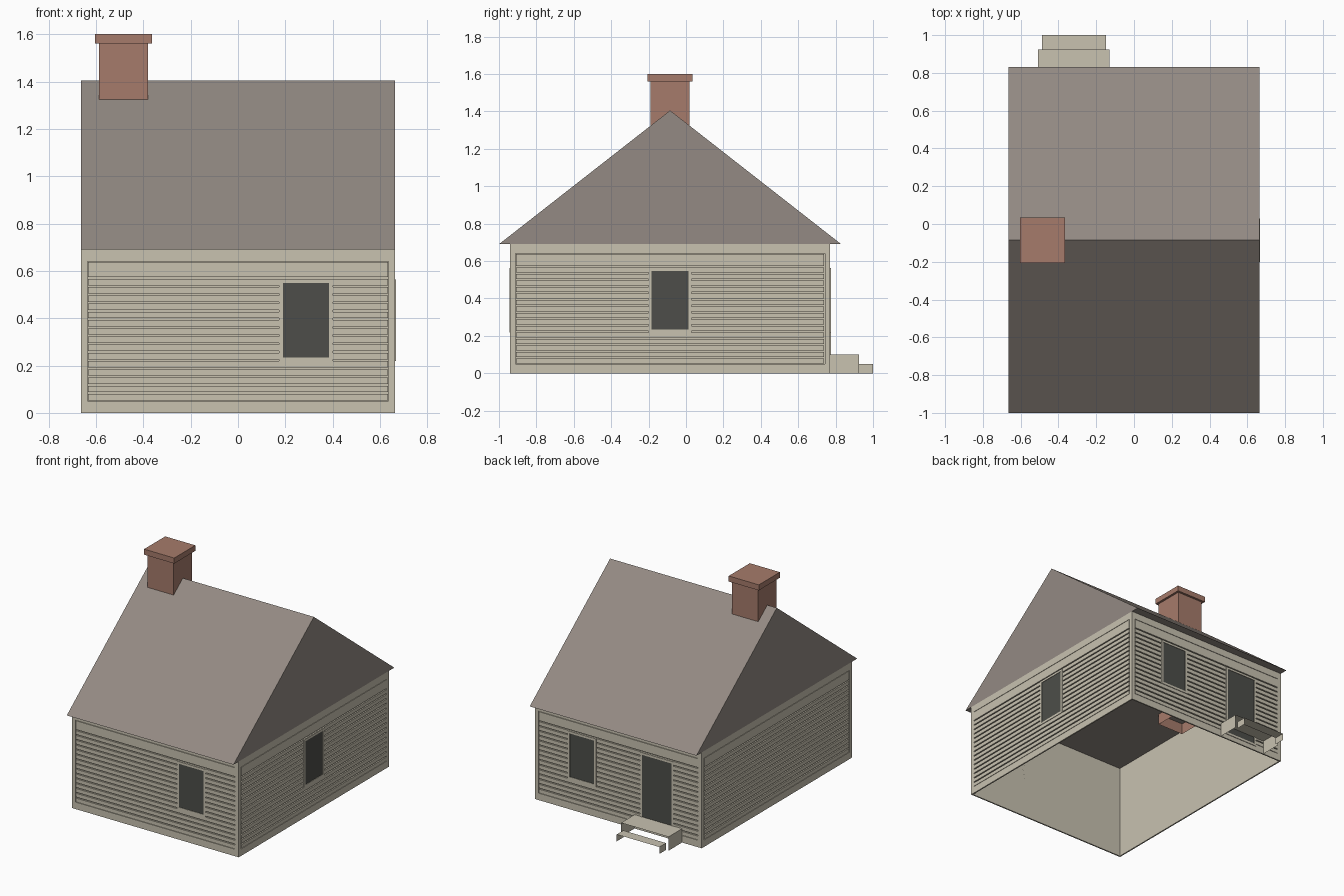
import bpy
import bmesh
from mathutils import Vector

if "Cube" in bpy.data.objects:
    bpy.data.objects.remove(bpy.data.objects["Cube"], do_unlink=True)


def material(name, rgb):
    m = bpy.data.materials.new(name)
    m.use_nodes = True
    m.diffuse_color = (*rgb, 1)
    m.node_tree.nodes["Principled BSDF"].inputs["Base Color"].default_value = (*rgb, 1)
    return m


CREAM = material("cream_paint", (0.578, 0.539, 0.434))
SHINGLE = material("grey_brown_shingle", (0.292, 0.254, 0.227))
BRICK = material("red_brick", (0.381, 0.198, 0.147))
GLASS = material("dark_glass", (0.074, 0.076, 0.067))


def finish(bm, name, mat):
    mesh = bpy.data.meshes.new(name)
    bm.to_mesh(mesh)
    bm.free()
    mesh.materials.append(mat)
    ob = bpy.data.objects.new(name, mesh)
    bpy.context.collection.objects.link(ob)
    return ob


def add_box(bm, a, b, open_dirs=()):
    """Box between two corners; faces looking along open_dirs are left out."""
    a, b = Vector(a), Vector(b)
    lo = Vector(map(min, a, b))
    hi = Vector(map(max, a, b))
    verts = bmesh.ops.create_cube(bm, size=1)["verts"]
    bmesh.ops.scale(bm, vec=hi - lo, verts=verts)
    bmesh.ops.translate(bm, vec=(lo + hi) / 2, verts=verts)
    bm.normal_update()
    faces = {f for v in verts for f in v.link_faces}
    drop = [f for f in faces if any(f.normal.dot(Vector(d)) > 0.9 for d in open_dirs)]
    if drop:
        bmesh.ops.delete(bm, geom=drop, context="FACES")


def boxes(name, mat, corner_pairs, open_dirs=()):
    bm = bmesh.new()
    for a, b in corner_pairs:
        add_box(bm, a, b, open_dirs)
    return finish(bm, name, mat)


# Main sizes
X = 0.664
Y0, Y1 = -0.94, 0.77
WALL_TOP = 0.69
RIDGE_Y, RIDGE_Z = -0.085, 1.405
DEEP = 0.01
UP, DOWN, FRONT, BACK = (0, 0, 1), (0, 0, -1), (0, -1, 0), (0, 1, 0)

# Wall core: open at floor and top
boxes("wall_core", CREAM, [((-X + DEEP, Y0 + DEEP, 0), (X - DEEP, Y1 - DEEP, WALL_TOP))], (UP, DOWN))

# Each side maps (along, height, outward) to the model; outward 0 is the wall surface
SIDES = {
    "front": (lambda u, z, d: (u, Y0 - d, z), -X, X),
    "back": (lambda u, z, d: (u, Y1 + d, z), -X, X),
    "left": (lambda u, z, d: (X + d, u, z), Y0, Y1),
    "right": (lambda u, z, d: (-X - d, u, z), Y0, Y1),
}


def panel(side, u0, u1, z0, z1, d0, d1):
    at = SIDES[side][0]
    return at(u0, z0, d0), at(u1, z1, d1)


# Trim border and grooved siding on every wall
BORDER, SEAM, PITCH, GROOVE = 0.028, 0.003, 0.0347, 0.008
LOW, HIGH, ROWS = 0.05, 0.64, 16
for side, (_, u0, u1) in SIDES.items():
    trim = [
        panel(side, u0, u0 + BORDER, 0, WALL_TOP, -DEEP, 0),
        panel(side, u1 - BORDER, u1, 0, WALL_TOP, -DEEP, 0),
        panel(side, u0 + BORDER, u1 - BORDER, 0, LOW, -DEEP, 0),
        panel(side, u0 + BORDER, u1 - BORDER, HIGH, WALL_TOP, -DEEP, 0),
    ]
    boxes(side + "_trim", CREAM, trim)
    boards = []
    for i in range(ROWS):
        z0 = LOW + SEAM + i * PITCH
        z1 = HIGH - SEAM if i == ROWS - 1 else z0 + PITCH - GROOVE
        boards.append(panel(side, u0 + BORDER + SEAM, u1 - BORDER - SEAM, z0, z1, -DEEP, 0))
    boxes(side + "_siding", CREAM, boards)


def opening(name, side, u0, u1, z0, z1, bar=0.016):
    """Dark pane with a slim raised frame."""
    boxes(name + "_pane", GLASS, [panel(side, u0, u1, z0, z1, -DEEP, 0.001)])
    o = 0.004
    boxes(name + "_frame", CREAM, [
        panel(side, u0 - bar, u0, z0 - bar, z1 + bar, -DEEP, o),
        panel(side, u1, u1 + bar, z0 - bar, z1 + bar, -DEEP, o),
        panel(side, u0, u1, z0 - bar, z0, -DEEP, o),
        panel(side, u0, u1, z1, z1 + bar, -DEEP, o),
    ])


# Windows and back door
opening("front_window", "front", 0.19, 0.385, 0.235, 0.548)
opening("back_window", "back", 0.19, 0.385, 0.235, 0.548)
opening("left_window", "left", -0.185, 0.013, 0.235, 0.548)
opening("back_door", "back", -0.425, -0.19, 0.05, 0.548)

# Gable roof: closed prism with flat underside
bm = bmesh.new()
outline = [(-1.0, WALL_TOP), (0.83, WALL_TOP), (RIDGE_Y, RIDGE_Z)]
end = bm.faces.new([bm.verts.new((-X, y, z)) for y, z in outline])
ext = bmesh.ops.extrude_face_region(bm, geom=[end], use_keep_orig=True)
bmesh.ops.translate(bm, vec=(2 * X, 0, 0),
                    verts=[g for g in ext["geom"] if isinstance(g, bmesh.types.BMVert)])
bmesh.ops.recalc_face_normals(bm, faces=bm.faces)
finish(bm, "roof", SHINGLE)

# Chimney: open-ended shaft reaching below the ceiling, with a wider cap
boxes("chimney_shaft", BRICK, [((-0.588, -0.19, 0.61), (-0.38, 0.018, 1.56))], (DOWN, UP))
boxes("chimney_cap", BRICK, [((-0.604, -0.206, 1.56), (-0.364, 0.034, 1.6))])

# Back steps: treads on side panels, without risers
boxes("upper_step", CREAM, [((-0.508, Y1, 0), (-0.13, 0.925, 0.1))], (DOWN, FRONT, BACK))
boxes("lower_step", CREAM, [((-0.488, 0.925, 0), (-0.148, 1.0, 0.05))], (DOWN, FRONT, BACK))
